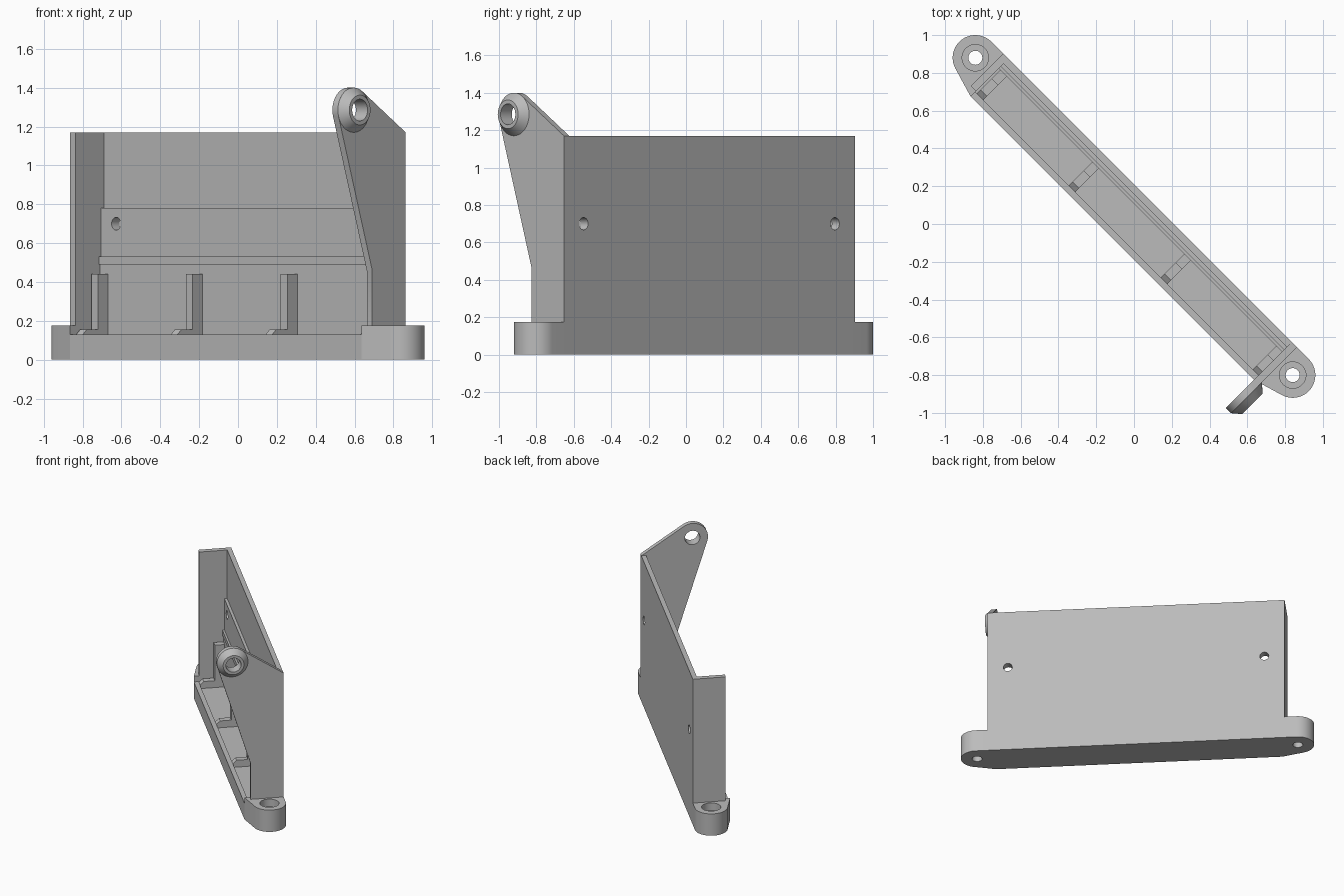
import bpy, bmesh, math
from mathutils import Matrix, Vector

if "Cube" in bpy.data.objects:
    bpy.data.objects.remove(bpy.data.objects["Cube"])

grey = bpy.data.materials.new("plain grey")
grey.use_nodes = True
grey.diffuse_color = (0.5, 0.5, 0.5, 1)
grey.node_tree.nodes["Principled BSDF"].inputs["Base Color"].default_value = (0.5, 0.5, 0.5, 1)

# The bracket is laid out along x, then turned to lie diagonally
PLACE = Matrix.Translation((0, 0.04, 0)) @ Matrix.Rotation(math.radians(-45), 4, 'Z')
parts = []


def finish(name, bm):
    bmesh.ops.recalc_face_normals(bm, faces=bm.faces)
    mesh = bpy.data.meshes.new(name)
    bm.to_mesh(mesh)
    bm.free()
    ob = bpy.data.objects.new(name, mesh)
    mesh.materials.append(grey)
    ob.matrix_world = PLACE
    bpy.context.collection.objects.link(ob)
    parts.append(ob)
    return ob


def prism(name, points, axis, lo, hi):
    """Extrude an outline: (x, y) along z, or (y, z) along x."""
    bm = bmesh.new()
    at = (lambda a, b: (a, b, lo)) if axis == 'Z' else (lambda a, b: (lo, a, b))
    face = bm.faces.new([bm.verts.new(at(a, b)) for a, b in points])
    new = bmesh.ops.extrude_face_region(bm, geom=[face])["geom"]
    move = Vector((0, 0, hi - lo)) if axis == 'Z' else Vector((hi - lo, 0, 0))
    bmesh.ops.translate(bm, verts=[g for g in new if isinstance(g, bmesh.types.BMVert)], vec=move)
    return finish(name, bm)


def rect(a0, a1, b0, b1):
    return [(a0, b0), (a1, b0), (a1, b1), (a0, b1)]


def rod(name, axis, centre, r1, r2, length):
    turn = {'X': Matrix.Rotation(math.pi / 2, 4, 'Y'),
            'Y': Matrix.Rotation(-math.pi / 2, 4, 'X'), 'Z': Matrix()}[axis]
    bm = bmesh.new()
    bmesh.ops.create_cone(bm, cap_ends=True, segments=48, radius1=r1, radius2=r2,
                          depth=length, matrix=Matrix.Translation(centre) @ turn)
    return finish(name, bm)


def drill(ob, axis, centre, radius, length):
    cutter = rod("cutter", axis, centre, radius, radius, length)
    parts.remove(cutter)
    mod = ob.modifiers.new("hole", 'BOOLEAN')
    mod.operation = 'DIFFERENCE'
    mod.solver = 'EXACT'
    mod.object = cutter
    bpy.context.view_layer.update()
    result = bpy.data.meshes.new_from_object(
        ob.evaluated_get(bpy.context.evaluated_depsgraph_get()))
    ob.modifiers.clear()
    ob.data = result
    bpy.data.objects.remove(cutter)


def tangent(centre, r, point, side):
    dx, dy = point[0] - centre[0], point[1] - centre[1]
    return math.atan2(dy, dx) + side * math.acos(r / math.hypot(dx, dy))


def arc(centre, r, start, end, n=32):
    return [(centre[0] + r * math.cos(start + (end - start) * i / n),
             centre[1] + r * math.sin(start + (end - start) * i / n)) for i in range(n + 1)]


INNER, OUTER = 1.06, 1.10      # end plate faces
BACK, FRONT, LIP = 0.12, -0.123, -0.163
EAR_X, EAR_R, EAR_TOP, TOP = 1.188, 0.12, 0.175, 1.17

# Base tray: floor and front lip
prism("tray_floor", rect(-INNER, INNER, -0.128, 0.055), 'Z', 0, 0.10)
prism("front_lip", rect(-INNER, INNER, LIP, -0.128), 'Z', 0, 0.13)

# Rounded mounting ears with counterbored screw holes
corner = (INNER, LIP)
start = tangent((EAR_X, 0), EAR_R, corner, 1)
outline = [(INNER, BACK), corner] + arc((EAR_X, 0), EAR_R, start, math.pi / 2)
for name, s in (("right_ear", -1), ("left_ear", 1)):
    ear = prism(name, [(s * x, y) for x, y in outline], 'Z', 0, EAR_TOP)
    drill(ear, 'Z', (s * EAR_X, 0, 0.1), 0.037, 0.5)
    drill(ear, 'Z', (s * EAR_X, 0, EAR_TOP), 0.07, 0.12)

# Back wall: thin at the top, thicker below, with a ridge across the middle
wall = prism("back_wall", [
    (BACK, 0), (BACK, TOP), (0.084, TOP), (0.084, 0.78), (0.063, 0.78), (0.063, 0.53),
    (0.048, 0.53), (0.048, 0.49), (0.055, 0.49), (0.055, 0)], 'X', -INNER, INNER)
for s in (-1, 1):
    drill(wall, 'Y', (s * 0.95, 0.1, 0.70), 0.033, 0.4)

# Plain end plate
prism("right_end_plate", rect(FRONT, BACK, EAR_TOP, TOP), 'X', -OUTER, -INNER)

# End plate that rises into a hinge arm
eye, eye_r = (-0.258, 1.285), 0.115
elbow, shoulder = (FRONT, 0.46), (BACK, TOP)
a0 = tangent(eye, eye_r, shoulder, 1)
a1 = tangent(eye, eye_r, elbow, -1) + 2 * math.pi
arm = prism("left_hinge_arm", [(FRONT, EAR_TOP), (BACK, EAR_TOP), shoulder]
            + arc(eye, eye_r, a0, a1) + [elbow], 'X', INNER, OUTER)
boss = rod("hinge_boss", 'X', (OUTER + 0.0225, *eye), eye_r, 0.077, 0.045)
for ob in (arm, boss):
    drill(ob, 'X', (OUTER, *eye), 0.056, 0.4)

# Four L-shaped support ribs
for i in range(4):
    x = -1.025 + i * 0.689
    prism(f"support_rib_{i + 1}", [
        (-0.128, 0.10), (0.055, 0.10), (0.055, 0.44), (-0.018, 0.44), (-0.018, 0.155),
        (-0.10, 0.155), (-0.128, 0.13)], 'X', x - 0.024, min(x + 0.024, INNER))

# Smooth the round faces, keep the edges sharp
bpy.ops.object.select_all(action='DESELECT')
for ob in parts:
    ob.select_set(True)
bpy.context.view_layer.objects.active = parts[0]
bpy.ops.object.shade_smooth_by_angle(angle=math.radians(30))
